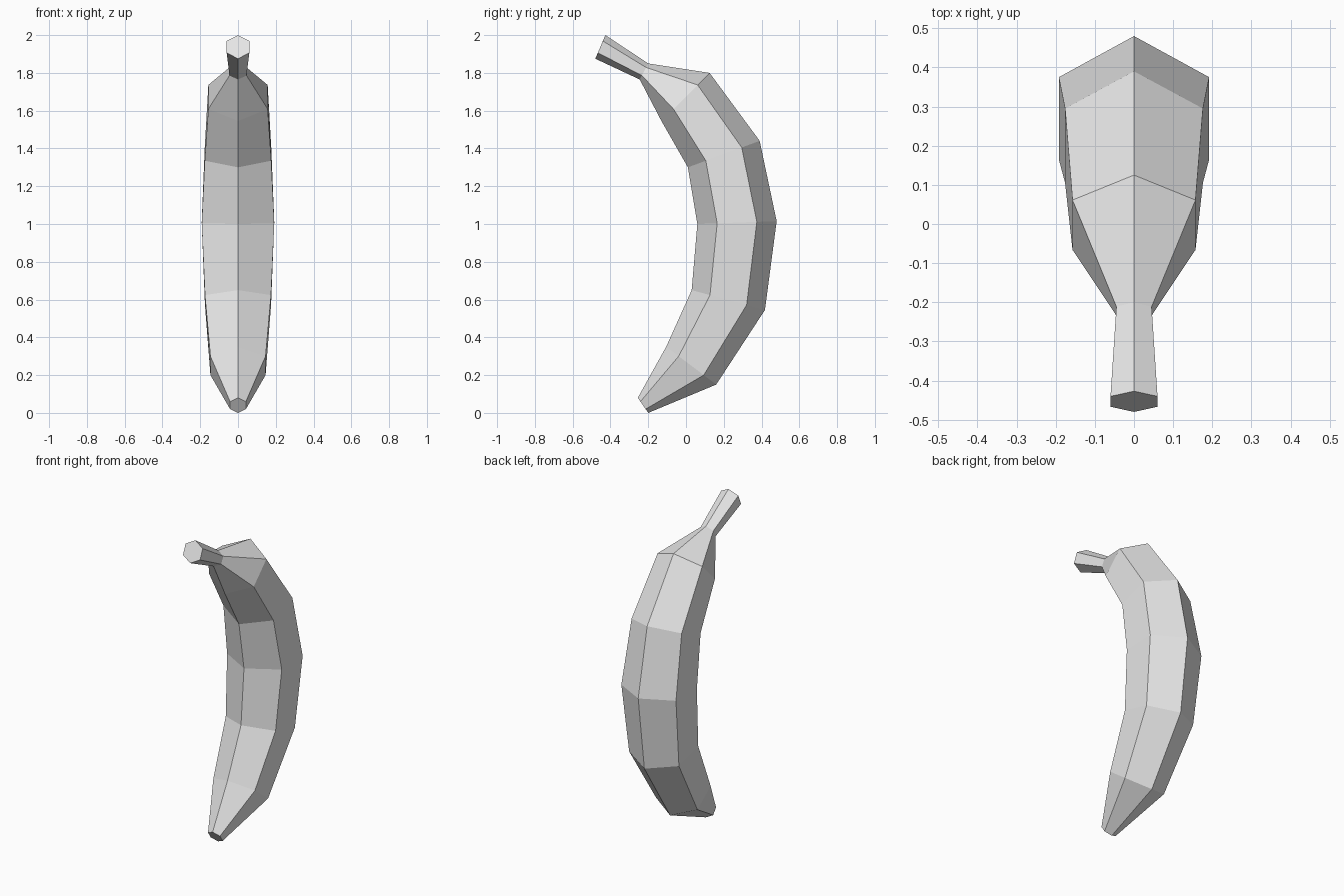
import bpy
import bmesh
from mathutils import Vector

cube = bpy.data.objects.get("Cube")
if cube:
    bpy.data.objects.remove(cube, do_unlink=True)

# One flat colour for the whole fruit
skin = bpy.data.materials.new("pale grey")
skin.use_nodes = True
skin.diffuse_color = (0.8, 0.8, 0.8, 1)
skin.node_tree.nodes["Principled BSDF"].inputs["Base Color"].default_value = (0.8, 0.8, 0.8, 1)

# Hexagonal sections, bottom to top: inner (y, z), outer (y, z), half width
sections = [
    ((-0.255, 0.08), (-0.20, 0.0), 0.042),   # blossom end
    ((-0.105, 0.35), (0.16, 0.15), 0.146),
    ((0.03, 0.65), (0.418, 0.545), 0.175),
    ((0.06, 1.0), (0.48, 1.015), 0.192),     # widest part
    ((0.01, 1.30), (0.39, 1.44), 0.176),
    ((-0.13, 1.545), (0.125, 1.80), 0.157),  # shoulder
    ((-0.245, 1.765), (-0.20, 1.85), 0.045), # neck
    ((-0.48, 1.875), (-0.427, 2.0), 0.06),   # stem tip
]

# Corners of a section: fraction from inner to outer, side
corners = [(0, 0), (0.25, 1), (0.75, 1), (1, 0), (0.75, -1), (0.25, -1)]

bm = bmesh.new()
rings = []
for inner, outer, width in sections:
    a, b = Vector((0, *inner)), Vector((0, *outer))
    rings.append([bm.verts.new(a.lerp(b, t) + Vector((side * width, 0, 0)))
                  for t, side in corners])

# Skin between neighbouring sections, then close both ends
for low, high in zip(rings, rings[1:]):
    for i in range(len(corners)):
        j = (i + 1) % len(corners)
        bm.faces.new((low[i], low[j], high[j], high[i]))
bm.faces.new(rings[0][::-1])
bm.faces.new(rings[-1])
bmesh.ops.recalc_face_normals(bm, faces=bm.faces)

mesh = bpy.data.meshes.new("banana")
bm.to_mesh(mesh)
bm.free()
mesh.materials.append(skin)
banana = bpy.data.objects.new("banana", mesh)
bpy.context.collection.objects.link(banana)
